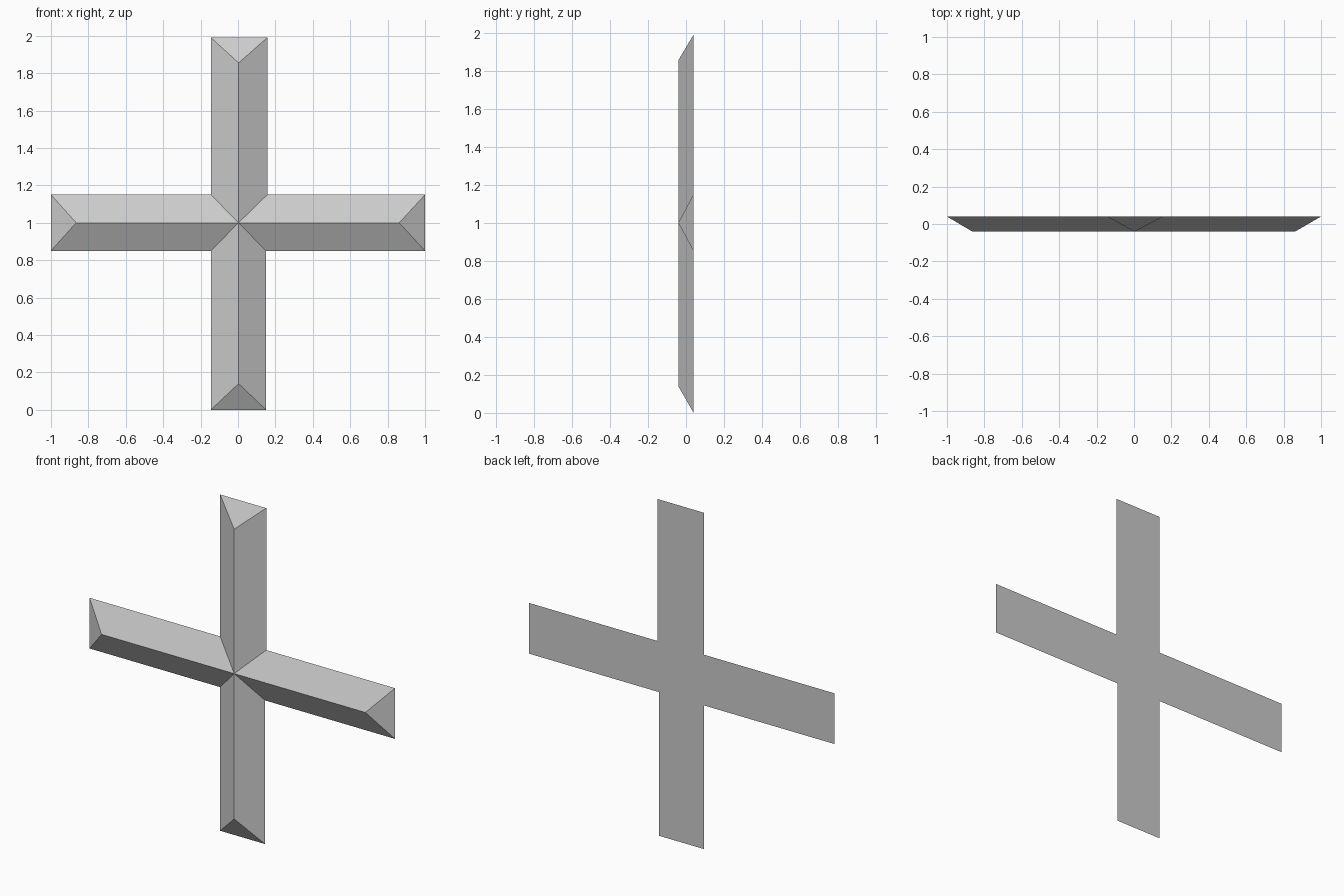
import bpy, bmesh

if "Cube" in bpy.data.objects:
    bpy.data.objects.remove(bpy.data.objects["Cube"])

# Plain grey material
grey = bpy.data.materials.new("plain grey")
grey.use_nodes = True
colour = (0.6, 0.6, 0.6, 1)
grey.diffuse_color = colour
grey.node_tree.nodes["Principled BSDF"].inputs["Base Color"].default_value = colour

FRONT, BACK = -0.04, 0.04
CENTRE = (0.003, 1.0)

# Inner corners where the arms meet, counter-clockwise in (x, z)
corners = [(0.157, 1.15), (-0.145, 1.15), (-0.145, 0.85), (0.15, 0.85)]
# Each arm: axis it runs along, outer limit, ridge end
arms = [(1, 1.99, 1.855), (0, -1.0, -0.865), (1, 0.0, 0.14), (0, 1.0, 0.862)]


def moved(point, axis, value):
    p = list(point)
    p[axis] = value
    return p


bm = bmesh.new()


def vert(p, y):
    return bm.verts.new((p[0], y, p[1]))


# Bevelled arms: two sloping sides and a sloping end, meeting at a ridge
hub = vert(CENTRE, FRONT)
inner = [vert(c, BACK) for c in corners]
outline = []
for i, (axis, limit, ridge) in enumerate(arms):
    j = (i + 1) % 4
    a = vert(moved(corners[i], axis, limit), BACK)
    b = vert(moved(corners[j], axis, limit), BACK)
    tip = vert(moved(CENTRE, axis, ridge), FRONT)
    bm.faces.new((inner[i], a, tip, hub))
    bm.faces.new((a, b, tip))
    bm.faces.new((b, inner[j], hub, tip))
    outline += [inner[i], a, b]

# Flat back
bm.faces.new(outline)
bmesh.ops.recalc_face_normals(bm, faces=bm.faces)

mesh = bpy.data.meshes.new("bevelled_cross")
bm.to_mesh(mesh)
bm.free()
mesh.materials.append(grey)
cross = bpy.data.objects.new("bevelled_cross", mesh)
bpy.context.collection.objects.link(cross)
